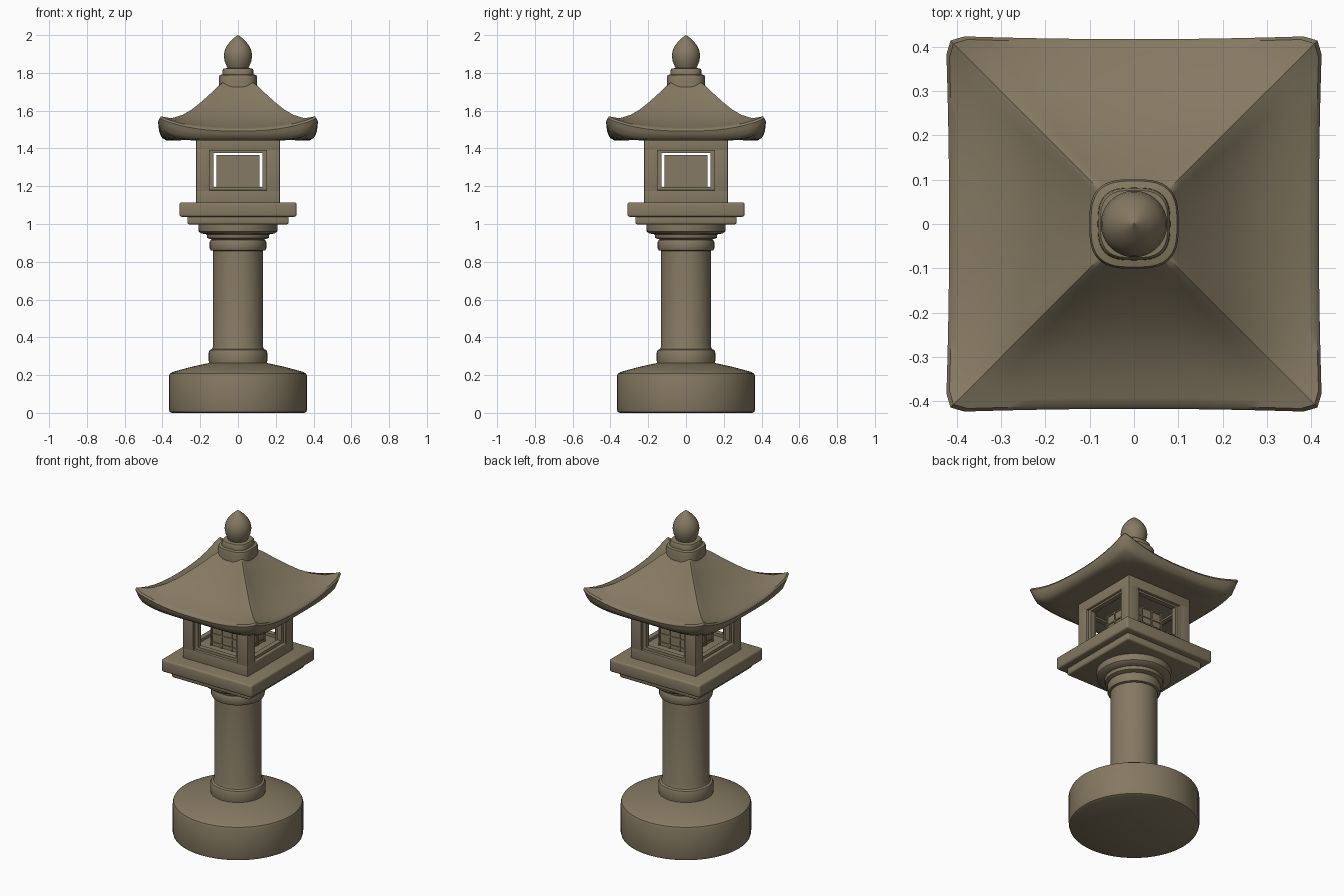
import bpy, bmesh, math

if "Cube" in bpy.data.objects:
    bpy.data.objects.remove(bpy.data.objects["Cube"])

stone = bpy.data.materials.new("weathered_stone")
stone.diffuse_color = (0.235, 0.192, 0.122, 1)
stone.use_nodes = True
stone.node_tree.nodes["Principled BSDF"].inputs["Base Color"].default_value = stone.diffuse_color


def finish(name, bm, angle=35):
    bmesh.ops.recalc_face_normals(bm, faces=bm.faces)
    me = bpy.data.meshes.new(name)
    bm.to_mesh(me)
    bm.free()
    me.materials.append(stone)
    ob = bpy.data.objects.new(name, me)
    bpy.context.collection.objects.link(ob)
    bpy.ops.object.select_all(action='DESELECT')
    ob.select_set(True)
    bpy.context.view_layer.objects.active = ob
    bpy.ops.object.shade_smooth_by_angle(angle=math.radians(angle))
    return ob


def loft(name, rings, angle=35):
    """Skin a stack of closed rings of points and cap both ends."""
    bm = bmesh.new()
    vs = [[bm.verts.new(p) for p in ring] for ring in rings]
    n = len(vs[0])
    for a, b in zip(vs, vs[1:]):
        for i in range(n):
            j = (i + 1) % n
            bm.faces.new((a[i], a[j], b[j], b[i]))
    bm.faces.new(vs[0][::-1])
    bm.faces.new(vs[-1])
    return finish(name, bm, angle)


def turned(name, profile, power=2.0, n=48):
    """Profile of (radius, z); power 2 is round, higher is squarer."""
    rings = []
    for r, z in profile:
        ring = []
        for i in range(n):
            t = 2 * math.pi * i / n
            c, s = math.cos(t), math.sin(t)
            ring.append((r * math.copysign(abs(c) ** (2 / power), c),
                         r * math.copysign(abs(s) ** (2 / power), s), z))
        rings.append(ring)
    return loft(name, rings)


def box(name, x0, x1, y0, y1, z0, z1, bevel=0.0):
    bm = bmesh.new()
    bmesh.ops.create_cube(bm, size=1)
    for v in bm.verts:
        v.co = ((x0 + x1) / 2 + v.co.x * (x1 - x0),
                (y0 + y1) / 2 + v.co.y * (y1 - y0),
                (z0 + z1) / 2 + v.co.z * (z1 - z0))
    if bevel:
        bmesh.ops.bevel(bm, geom=bm.edges[:], offset=bevel, segments=3,
                        profile=0.5, affect='EDGES')
    return finish(name, bm)


def slab(name, h, z0, z1, bevel=0.0):
    return box(name, -h, h, -h, h, z0, z1, bevel)


def four_sides(name, x0, x1, y0, y1, z0, z1, bevel=0.0):
    for k in range(4):
        ob = box(f"{name}_{k + 1}", x0, x1, y0, y1, z0, z1, bevel)
        ob.rotation_euler.z = k * math.pi / 2


# round base and column
turned("base", [(0.35, 0), (0.362, 0.006), (0.366, 0.02), (0.366, 0.195),
                (0.361, 0.208), (0.345, 0.217), (0.25, 0.243), (0.15, 0.265)])
turned("column", [(0.15, 0.25), (0.155, 0.275), (0.155, 0.32), (0.15, 0.332),
                  (0.137, 0.338), (0.132, 0.352), (0.132, 0.858), (0.145, 0.861),
                  (0.15, 0.87), (0.15, 0.905), (0.145, 0.915), (0.135, 0.918),
                  (0.135, 0.93)])

# stepped platform
turned("round_step", [(0.14, 0.918), (0.163, 0.926), (0.166, 0.945), (0.195, 0.95),
                      (0.208, 0.96), (0.21, 0.99), (0.21, 1.01)])
slab("square_step", 0.268, 0.998, 1.05, 0.01)
slab("platform", 0.31, 1.038, 1.115, 0.012)

# open fire box
slab("box_floor", 0.222, 1.105, 1.18, 0.004)
slab("box_ceiling", 0.222, 1.388, 1.46, 0.004)
four_sides("corner_post", 0.15, 0.222, 0.15, 0.222, 1.17, 1.40, 0.004)
# recessed window frames
for x in (-1, 1):
    lo, hi = sorted((x * 0.13, x * 0.155))
    four_sides("frame_jamb", lo, hi, -0.205, -0.175, 1.17, 1.40)
four_sides("frame_sill", -0.15, 0.15, -0.205, -0.175, 1.17, 1.197)
four_sides("frame_head", -0.15, 0.15, -0.205, -0.175, 1.377, 1.40)

# lattice core inside the fire box
slab("lattice_core", 0.108, 1.175, 1.365)
for i in range(4):
    x = -0.104 + i * 0.0693
    four_sides("lattice_upright", x - 0.004, x + 0.004, -0.114, -0.107, 1.175, 1.365)
for i in range(4):
    z = 1.20 + i * 0.053
    four_sides("lattice_rail", -0.108, 0.108, -0.113, -0.107, z - 0.004, z + 0.004)


# flared roof: square rings with corners lifted
def roof_ring(h, z, lift, power, m=20):
    ring = []
    for k in range(4):
        a = k * math.pi / 2
        for i in range(m):
            s = -1 + 2 * i / m
            pull = 0.975 if i == 0 else 1.0
            x = h * s * pull
            y = -h * (0.982 + 0.018 * s * s) * pull
            ring.append((x * math.cos(a) - y * math.sin(a),
                         x * math.sin(a) + y * math.cos(a),
                         z + lift * abs(s) ** power))
    return ring


loft("roof", [roof_ring(*r) for r in (
    (0.20, 1.45, 0.0, 2), (0.33, 1.442, 0.004, 4), (0.385, 1.442, 0.035, 5),
    (0.408, 1.455, 0.05, 4), (0.42, 1.475, 0.07, 3), (0.425, 1.492, 0.068, 2.5),
    (0.418, 1.503, 0.067, 2.5), (0.40, 1.510, 0.056, 2.5), (0.36, 1.524, 0.036, 2.5),
    (0.30, 1.553, 0.025, 2.5), (0.25, 1.585, 0.022, 2.5), (0.20, 1.626, 0.02, 2.5),
    (0.15, 1.674, 0.016, 2.5), (0.105, 1.722, 0.01, 2.5), (0.08, 1.75, 0.0, 2))], 40)

# cap and finial
turned("roof_cap", [(0.10, 1.70), (0.101, 1.775), (0.097, 1.788), (0.082, 1.792),
                    (0.081, 1.815), (0.076, 1.823), (0.05, 1.826)], 3.0)
turned("finial", [(0.05, 1.815), (0.058, 1.83), (0.07, 1.86), (0.075, 1.89),
                  (0.071, 1.918), (0.058, 1.946), (0.038, 1.97), (0.018, 1.988),
                  (0.002, 2.0)])
